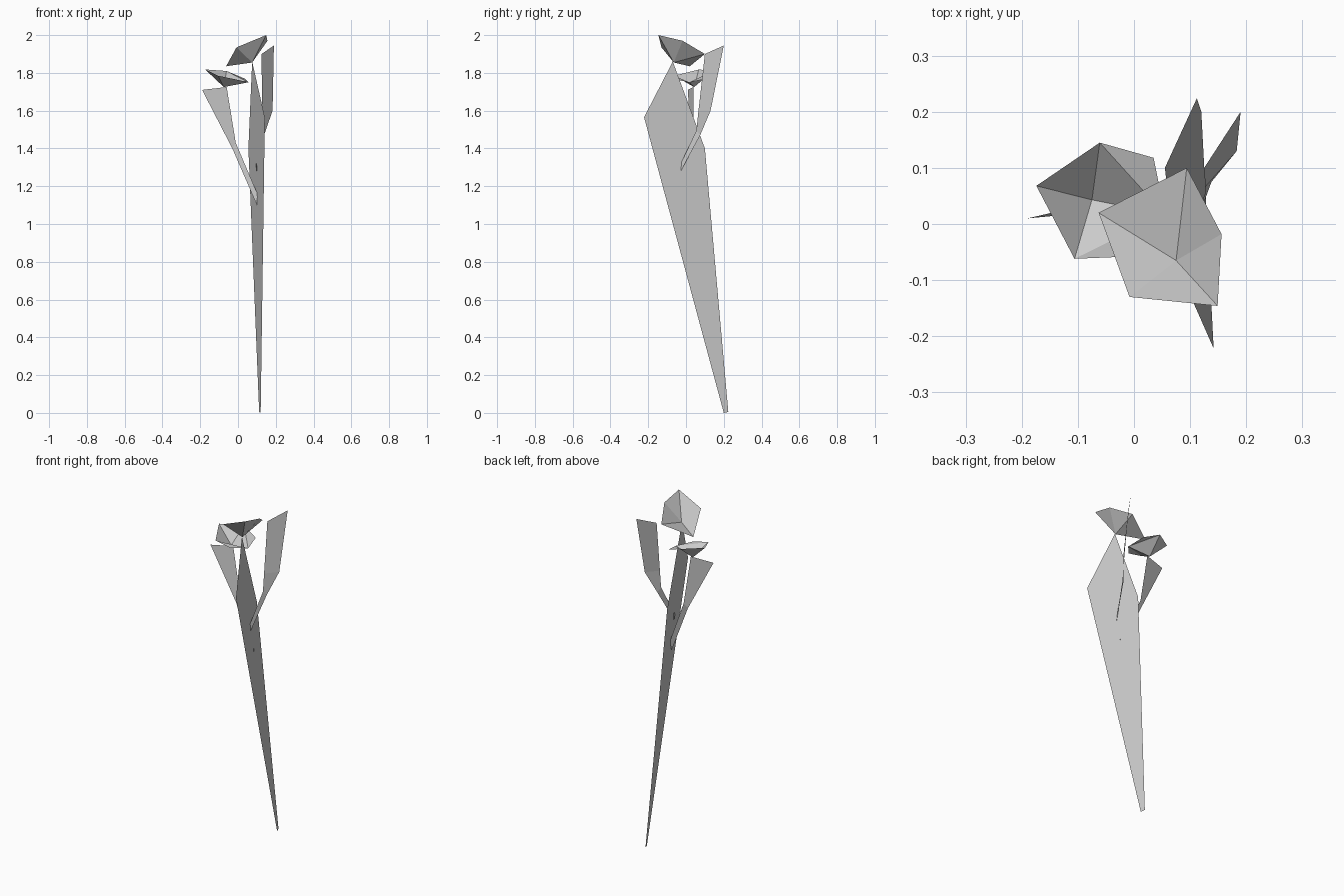
import bpy


def sheet(name, verts, faces):
    """Flat-shaded open surface from a short outline."""
    me = bpy.data.meshes.new(name)
    me.from_pydata(verts, [], faces)
    me.update()
    ob = bpy.data.objects.new(name, me)
    bpy.context.collection.objects.link(ob)
    return ob


def fan(name, apex, rim, flaps=()):
    """Cup of triangles around an apex; flap corners hang outside the cup."""
    verts = [apex] + rim
    ring = [i + 1 for i in range(len(rim)) if i not in flaps]
    faces = [(0, a, b) for a, b in zip(ring, ring[1:] + ring[:1])]
    n = len(rim)
    faces += [((i - 1) % n + 1, i + 1, (i + 1) % n + 1) for i in flaps]
    return sheet(name, verts, faces)


def strip(name, left, right, tip=None):
    """Blade made of quads between two edges, with an optional pointed tip."""
    n = len(left)
    verts = left + right
    faces = [(i, n + i, n + i + 1, i + 1) for i in range(n - 1)]
    if tip:
        verts = verts + [tip]
        faces.append((n - 1, 2 * n - 1, 2 * n))
    return sheet(name, verts, faces)


# Tall stem blade, pointed where it meets the upper flower
strip("stem",
      [(0.12, 0.20, 0.0), (0.142, -0.222, 1.565)],
      [(0.112, 0.224, 0.005), (0.055, 0.10, 1.40)],
      tip=(0.075, -0.07, 1.86))

# Side leaves, both passing through the stem
strip("left_leaf",
      [(0.10, -0.005, 1.10), (-0.03, 0.025, 1.40), (-0.19, 0.01, 1.71)],
      [(0.103, 0.005, 1.16), (-0.012, 0.04, 1.43), (-0.06, 0.04, 1.725)])
strip("right_leaf",
      [(0.10, -0.03, 1.275), (0.138, 0.075, 1.47),
       (0.183, 0.13, 1.60), (0.19, 0.20, 1.945)],
      [(0.095, -0.032, 1.31), (0.127, 0.055, 1.495),
       (0.127, 0.066, 1.60), (0.125, 0.10, 1.90)])

# Upper flower cup
fan("upper_flower", (0.075, -0.065, 1.855),
    [(-0.063, 0.02, 1.835), (-0.008, -0.13, 1.935), (0.149, -0.146, 2.0),
     (0.156, -0.018, 1.97), (0.094, 0.10, 1.90)])

# Lower flower cup with two outer flaps
fan("lower_flower", (-0.075, 0.043, 1.725),
    [(-0.174, 0.068, 1.818), (-0.106, -0.062, 1.785), (-0.01, -0.058, 1.765),
     (0.055, 0.017, 1.75), (0.035, 0.118, 1.77), (-0.061, 0.145, 1.81)],
    flaps=(2, 4))
